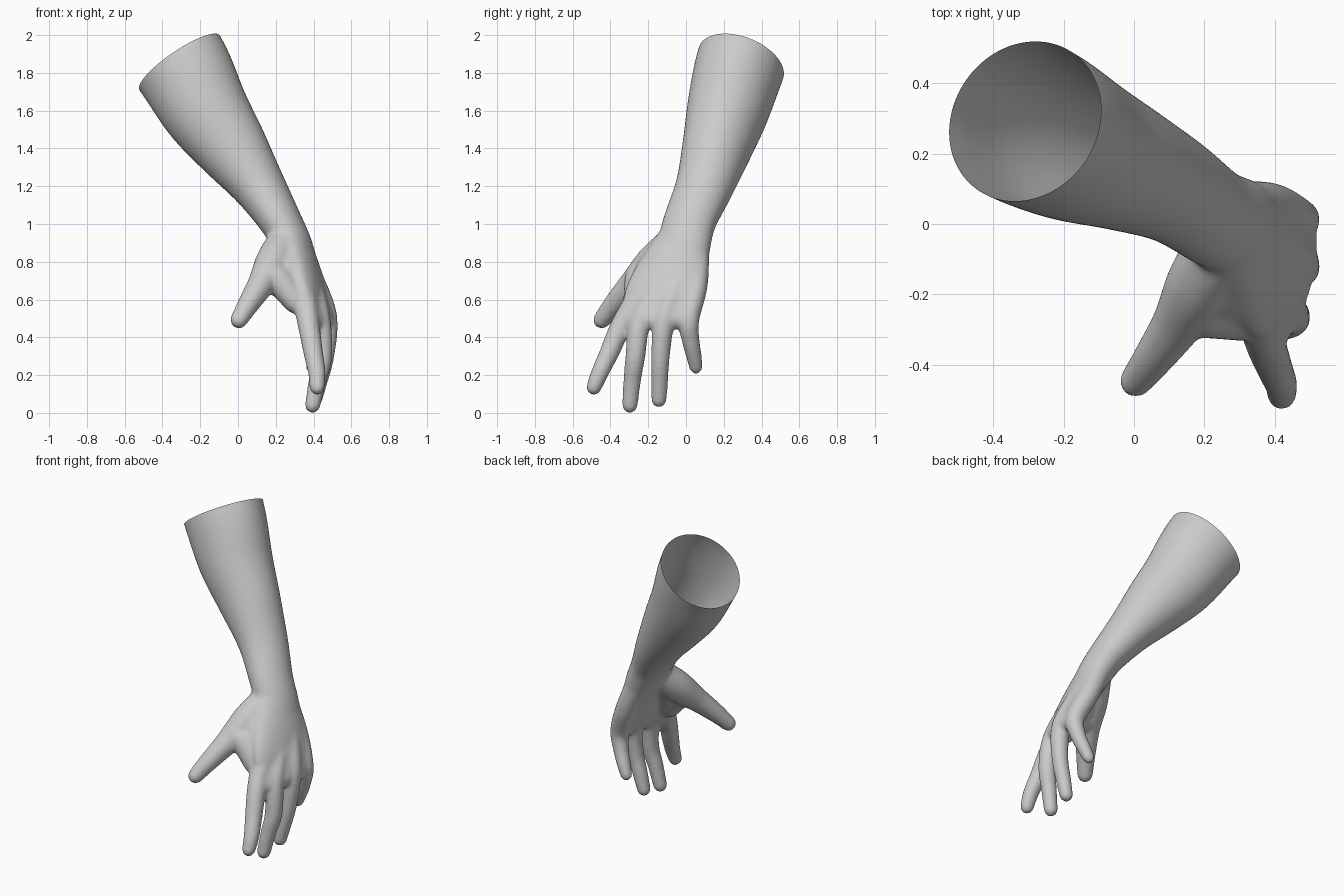
import bpy, bmesh, math
from mathutils import Vector

bm = bmesh.new()
SEG = 40


def smooth_path(pts, steps=6):
    """Catmull-Rom through stations (x, y, z, wide radius, thin radius)."""
    out = []
    for i in range(len(pts) - 1):
        p0, p1 = pts[max(i - 1, 0)], pts[i]
        p2, p3 = pts[i + 1], pts[min(i + 2, len(pts) - 1)]
        for s in range(steps):
            t = s / steps
            out.append([0.5 * (2 * b + (c - a) * t + (2 * a - 5 * b + 4 * c - d) * t * t
                               + (3 * b - a - 3 * c + d) * t ** 3)
                        for a, b, c, d in zip(p0, p1, p2, p3)])
    out.append(list(pts[-1]))
    return out


def limb(stations, wide=(0.2, 1, 0)):
    """Closed, round-ended tube with elliptical sections."""
    pts = smooth_path([s if len(s) == 5 else (*s, s[3]) for s in stations])
    pos = [Vector(p[:3]) for p in pts]
    tan = [(pos[min(i + 1, len(pos) - 1)] - pos[max(i - 1, 0)]).normalized()
           for i in range(len(pos))]
    rings = [(p, t, q[3], q[4]) for p, t, q in zip(pos, tan, pts)]

    def cap(ring, sign):
        p, t, a, b = ring
        angles = [math.radians(d) for d in (20, 40, 58, 74, 84)]
        return [(p + t * sign * b * math.sin(k), t, a * math.cos(k), b * math.cos(k))
                for k in angles]

    rings = cap(rings[0], -1)[::-1] + rings + cap(rings[-1], 1)
    loops = []
    for p, t, a, b in rings:
        u = Vector(wide)
        u = (u - t * u.dot(t)).normalized()
        v = t.cross(u)
        loops.append([bm.verts.new(p + u * a * math.cos(k) + v * b * math.sin(k))
                      for k in (2 * math.pi * j / SEG for j in range(SEG))])
    for r0, r1 in zip(loops, loops[1:]):
        for j in range(SEG):
            n = (j + 1) % SEG
            bm.faces.new((r0[j], r0[n], r1[n], r1[j]))
    bm.faces.new(loops[0][::-1])
    bm.faces.new(loops[-1])


# forearm, running past the cut at the elbow end
limb([(-0.45, 0.365, 2.10, 0.236, 0.264), (-0.368, 0.323, 1.95, 0.236, 0.262),
      (-0.278, 0.275, 1.80, 0.234, 0.255), (-0.17, 0.22, 1.60, 0.216, 0.231),
      (-0.03, 0.162, 1.40, 0.184, 0.192), (0.11, 0.098, 1.20, 0.155, 0.142),
      (0.222, 0.022, 1.02, 0.142, 0.112), (0.285, -0.01, 0.90, 0.145, 0.102),
      (0.325, -0.04, 0.80, 0.162, 0.09)])

# palm
limb([(0.26, 0.0, 0.95, 0.13, 0.10), (0.34, -0.065, 0.77, 0.185, 0.085),
      (0.395, -0.12, 0.62, 0.21, 0.07), (0.42, -0.14, 0.53, 0.19, 0.05)])

# fingers, each with its bone through the palm: index, middle, ring, little
fingers = [
    [(0.285, -0.05, 0.90, 0.06), (0.34, -0.20, 0.68, 0.068), (0.372, -0.332, 0.48, 0.059),
     (0.40, -0.41, 0.31, 0.052), (0.418, -0.457, 0.21, 0.047), (0.419, -0.488, 0.134, 0.041)],
    [(0.29, -0.02, 0.90, 0.06), (0.38, -0.13, 0.67, 0.066), (0.432, -0.24, 0.49, 0.058),
     (0.447, -0.268, 0.30, 0.053), (0.42, -0.285, 0.17, 0.047), (0.395, -0.297, 0.04, 0.042)],
    [(0.30, 0.03, 0.90, 0.06), (0.40, -0.045, 0.68, 0.066), (0.468, -0.113, 0.50, 0.059),
     (0.460, -0.135, 0.30, 0.050), (0.430, -0.14, 0.17, 0.046), (0.405, -0.143, 0.068, 0.041)],
    [(0.30, 0.06, 0.90, 0.065), (0.395, 0.052, 0.68, 0.064), (0.469, 0.014, 0.50, 0.058),
     (0.455, 0.024, 0.39, 0.048), (0.425, 0.04, 0.31, 0.043), (0.395, 0.053, 0.242, 0.037)]]
for finger in fingers:
    limb(finger)

# flesh between neighbouring knuckles
for left, right in zip(fingers, fingers[1:]):
    limb([tuple((a + b) / 2 * k for a, b, k in zip(s, t, (1, 1, 1, f)))
          for s, t, f in zip(left[:3], right[:3], (1, 1, 0.92))])

# thumb
limb([(0.26, -0.03, 0.93, 0.09), (0.19, -0.165, 0.80, 0.097), (0.125, -0.28, 0.685, 0.074),
      (0.055, -0.38, 0.575, 0.058), (0.005, -0.446, 0.492, 0.047)])

# web and thumb muscle joining it to the index finger
limb([(0.13, -0.25, 0.72, 0.068), (0.21, -0.245, 0.705, 0.08), (0.305, -0.268, 0.59, 0.066)])
limb([(0.26, -0.09, 0.86, 0.09), (0.265, -0.19, 0.74, 0.085), (0.325, -0.24, 0.62, 0.068)])

mesh = bpy.data.meshes.new("hand_and_forearm")
bm.to_mesh(mesh)
bm.free()
obj = bpy.data.objects.new("hand_and_forearm", mesh)
bpy.context.collection.objects.link(obj)
bpy.context.view_layer.objects.active = obj
obj.select_set(True)

# fuse the parts into one soft skin
fuse = obj.modifiers.new("fuse", 'REMESH')
fuse.mode = 'VOXEL'
fuse.voxel_size = 0.009
soft = obj.modifiers.new("soften", 'SMOOTH')
soft.factor = 0.5
soft.iterations = 24
for name in ("fuse", "soften"):
    bpy.ops.object.modifier_apply(modifier=name)

# open slanted cut at the elbow end
bm = bmesh.new()
bm.from_mesh(obj.data)
bmesh.ops.bisect_plane(bm, geom=bm.verts[:] + bm.edges[:] + bm.faces[:],
                       plane_co=(-0.31, 0.30, 1.85), plane_no=(-0.55, 0.28, 0.82),
                       clear_outer=True)
bm.to_mesh(obj.data)
bm.free()
bpy.ops.object.shade_smooth()
